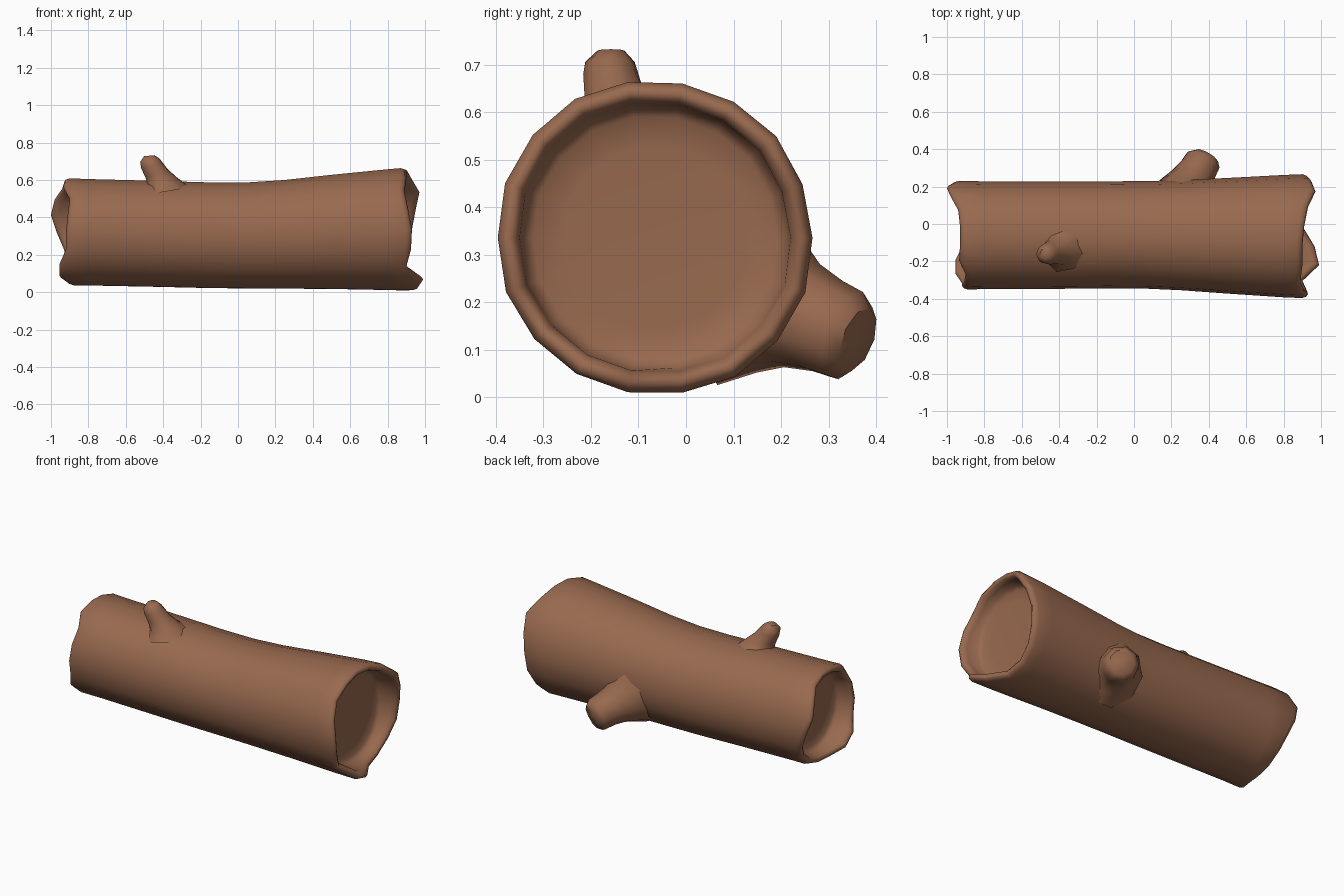
import bpy, bmesh, math, random
from mathutils import Vector

if "Cube" in bpy.data.objects:
    bpy.data.objects.remove(bpy.data.objects["Cube"])
random.seed(4)

bark = bpy.data.materials.new("bark brown")
bark.diffuse_color = (0.315, 0.142, 0.078, 1)
bark.use_nodes = True
bark.node_tree.nodes["Principled BSDF"].inputs["Base Color"].default_value = bark.diffuse_color
N = 18


def loft(bm, rings):
    """Join successive vertex rings with quads."""
    for a, b in zip(rings, rings[1:]):
        n = len(a)
        for i in range(n):
            bm.faces.new((a[i], a[(i + 1) % n], b[(i + 1) % n], b[i]))


def finish(bm, name, angle):
    bmesh.ops.recalc_face_normals(bm, faces=bm.faces)
    me = bpy.data.meshes.new(name)
    bm.to_mesh(me)
    bm.free()
    ob = bpy.data.objects.new(name, me)
    bpy.context.collection.objects.link(ob)
    me.materials.append(bark)
    bpy.ops.object.select_all(action='DESELECT')
    ob.select_set(True)
    bpy.context.view_layer.objects.active = ob
    bpy.ops.object.shade_smooth_by_angle(angle=math.radians(angle))
    return ob


# Hollow-ended log: broken edge x per angle (from +y towards +z)
right_edge = [.93, .95, .97, .93, .91, .90, .90, .89, .91,
              .93, .925, .90, .99, .965, .90, .89, .90, .92]
left_edge = [-.97, -1.0, -.98, -.94, -.93, -.93, -.935, -.90, -.91,
             -.92, -.92, -.955, -.955, -.91, -.90, -.90, -.91, -.93]
wobble = [random.uniform(-.005, .004) for _ in range(N)]

# x, centre y, centre z, radius
stations = [(-.80, -.06, .320, .291), (-.45, -.06, .312, .290), (-.15, -.058, .304, .289),
            (.05, -.058, .303, .290), (.25, -.06, .309, .297), (.5, -.063, .322, .312),
            (.8, -.065, .334, .330)]
left_c, right_c = (-.06, .322, .293), (-.065, .336, .334)

bm = bmesh.new()


def ring(xs, cy, cz, r, w=1):
    out = []
    for i in range(N):
        a = 2 * math.pi * i / N
        rr = r + wobble[i] * w
        out.append(bm.verts.new((xs[i], cy + rr * math.cos(a), cz + rr * math.sin(a))))
    return out


def end_rings(edge, c, s, floor):
    """Rounded broken lip, inner wall and floor, from outside inwards."""
    back = lambda d: [e - s * d for e in edge]
    rs = [ring(back(.03), *c)]
    for inset, d in ((.008, .008), (.022, 0), (.038, .01), (.046, .035)):
        rs.append(ring(back(d), c[0], c[1], c[2] - inset))
    for r, x in ((.055, floor + s * .015), (.075, floor), (.14, floor - s * .006)):
        rs.append(ring([x] * N, c[0], c[1], c[2] - r, .6))
    return rs


left = end_rings(left_edge, left_c, -1, -.82)
right = end_rings(right_edge, right_c, 1, .81)
body = [ring([x] * N, cy, cz, r) for x, cy, cz, r in stations]
loft(bm, left[::-1] + body + right)
bm.faces.new(left[-1])
bm.faces.new(right[-1])
finish(bm, "hollow_log", 80)


# Broken branch stubs: flared rings along a path
def stub(name, sides, path):
    """path: (centre, axis direction, radius) for each ring."""
    bm = bmesh.new()
    rings = []
    for c, d, r in path:
        q = Vector(d).to_track_quat('Z', 'Y')
        rings.append([bm.verts.new(Vector(c) + q @ Vector((
            r * math.cos(2 * math.pi * i / sides), r * math.sin(2 * math.pi * i / sides), 0)))
            for i in range(sides)])
    loft(bm, rings)
    bm.faces.new(rings[0])
    bm.faces.new(rings[-1])
    finish(bm, name, 50)


stub("top_twig_stub", 8, [
    ((-.39, -.13, .55), (-.15, -.1, 1), .13),
    ((-.405, -.14, .595), (-.25, -.12, 1), .085),
    ((-.435, -.15, .635), (-.35, -.1, 1), .066),
    ((-.462, -.158, .68), (-.3, -.05, 1), .059),
    ((-.472, -.16, .706), (-.2, 0, 1), .052),
    ((-.475, -.158, .73), (-.1, 0, 1), .028)])

stub("back_branch_stub", 9, [
    ((.27, .13, .21), (.15, .9, -.35), .20),
    ((.285, .19, .19), (.3, .85, -.35), .15),
    ((.31, .235, .172), (.4, .8, -.35), .118),
    ((.345, .29, .15), (.45, .8, -.35), .103),
    ((.372, .338, .13), (.45, .8, -.3), .098),
    ((.388, .362, .122), (.45, .8, -.3), .070)])
